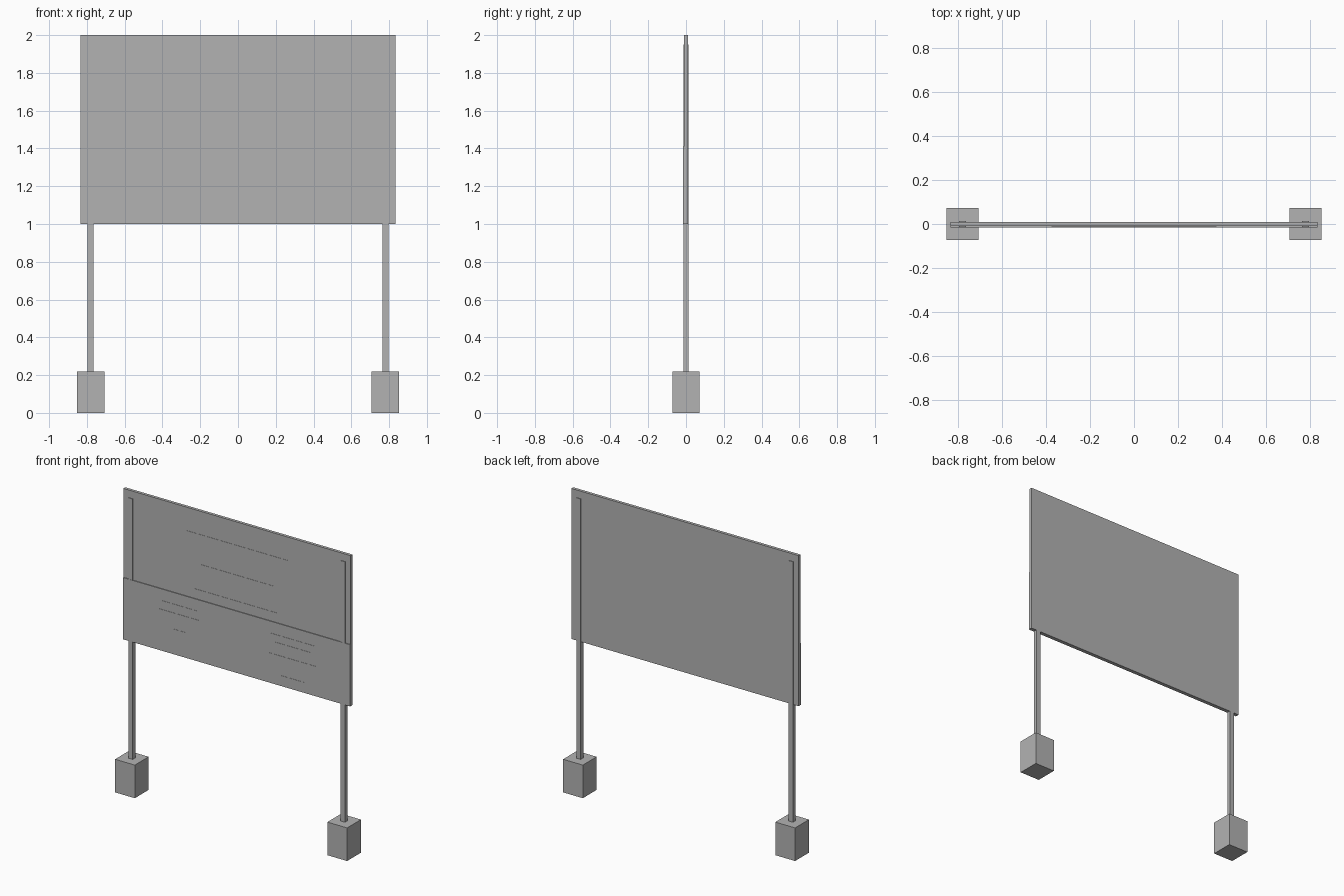
import bpy
import bmesh

if "Cube" in bpy.data.objects:
    bpy.data.objects.remove(bpy.data.objects["Cube"])

grey = bpy.data.materials.new("plain grey")
grey.diffuse_color = (0.45, 0.45, 0.45, 1.0)
grey.use_nodes = True
grey.node_tree.nodes["Principled BSDF"].inputs["Base Color"].default_value = grey.diffuse_color


def box(name, x, y, z):
    """Box from (min, max) ranges on each axis."""
    bm = bmesh.new()
    bmesh.ops.create_cube(bm, size=1.0)
    for v in bm.verts:
        for i, (lo, hi) in enumerate((x, y, z)):
            v.co[i] = lo if v.co[i] < 0 else hi
    mesh = bpy.data.meshes.new(name)
    bm.to_mesh(mesh)
    bm.free()
    mesh.materials.append(grey)
    obj = bpy.data.objects.new(name, mesh)
    bpy.context.collection.objects.link(obj)
    return obj


# Board with a slightly raised lower section covering the posts
box("board", (-0.835, 0.835), (-0.010, 0.010), (1.0, 2.0))
box("lower_panel", (-0.835, 0.835), (-0.0150, -0.009), (1.0, 1.41))

# Posts and footing blocks on both sides
for side, label in ((-1, "left"), (1, "right")):
    cx = 0.78 * side
    box(label + "_post", (cx - 0.016, cx + 0.016), (-0.014, 0.014), (0.20, 1.95))
    box(label + "_footing", (cx - 0.0725, cx + 0.0725), (-0.0725, 0.0725), (0.0, 0.22))


def plates(prefix, front, rows):
    """Thin blank plates on the front: (centre x, half width, bottom z, top z)."""
    for i, (cx, half, z0, z1) in enumerate(rows):
        box(f"{prefix}_{i + 1}", (cx - half, cx + half),
            (front - 0.0015, front + 0.002), (z0, z1))


# Blank plates on the upper section
plates("upper_plate", -0.010, [
    (0.0, 0.375, 1.75, 1.845),
    (0.0, 0.264, 1.555, 1.647),
    (0.0, 0.312, 1.455, 1.475),
])

# Blank plates on the lower section, two columns
plates("lower_plate", -0.0150, [
    (-0.42, 0.126, 1.308, 1.334),
    (-0.42, 0.148, 1.245, 1.275),
    (-0.42, 0.048, 1.145, 1.168),
    (0.414, 0.163, 1.308, 1.332),
    (0.414, 0.130, 1.255, 1.281),
    (0.414, 0.173, 1.170, 1.199),
    (0.414, 0.089, 1.048, 1.070),
])
